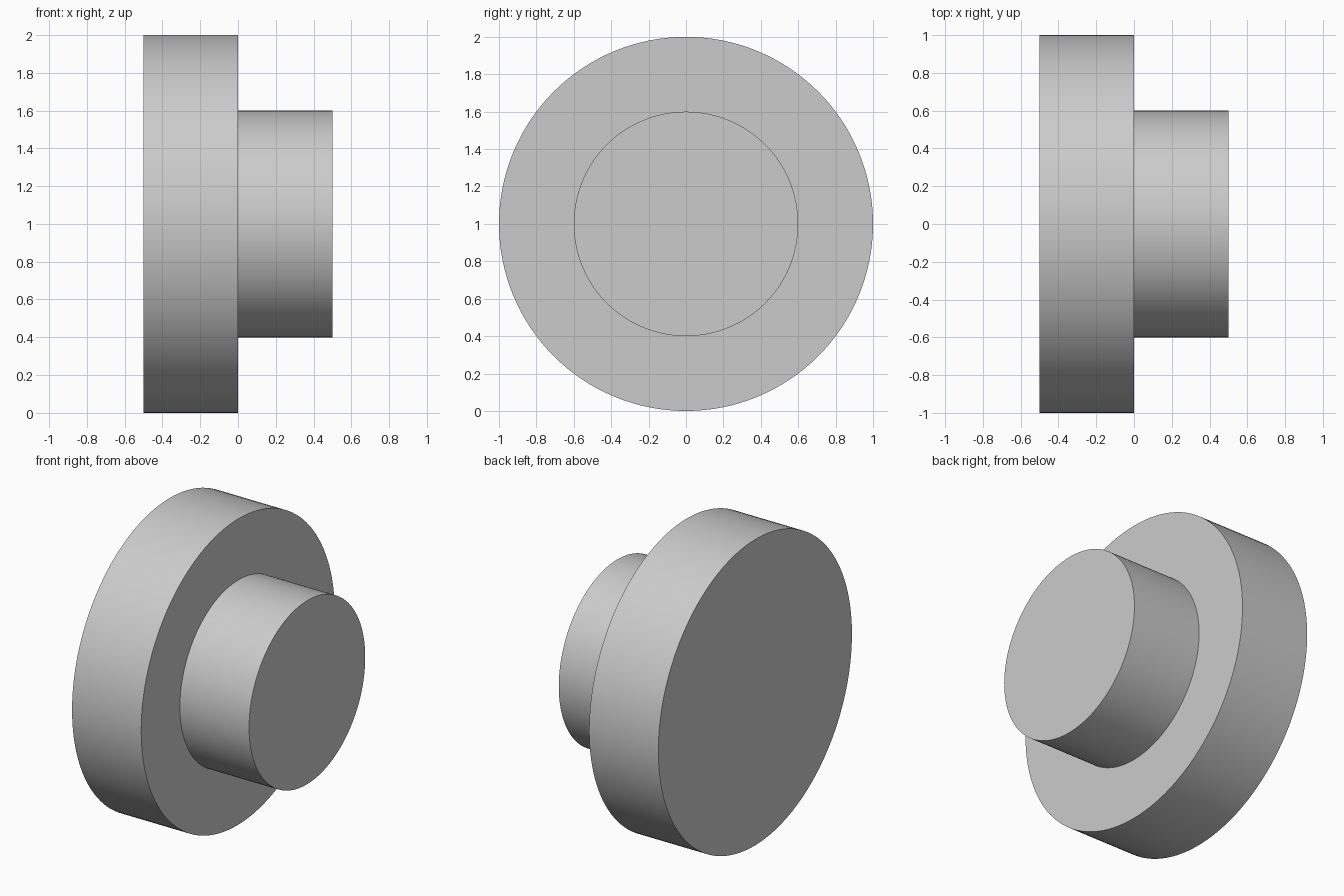
import bpy
import bmesh
import math

cube = bpy.data.objects.get("Cube")
if cube:
    bpy.data.objects.remove(cube, do_unlink=True)

SEGMENTS = 128
CENTRE_Z = 1.0

# Plain grey material
grey = bpy.data.materials.new("plain_grey")
grey.use_nodes = True
colour = (0.6, 0.6, 0.6, 1.0)
grey.diffuse_color = colour
grey.node_tree.nodes["Principled BSDF"].inputs["Base Color"].default_value = colour


def lathe_along_x(name, profile, material):
    """Turn (x, radius) points around the x axis and cap both ends."""
    bm = bmesh.new()
    rings = []
    for x, radius in profile:
        angles = [math.tau * i / SEGMENTS for i in range(SEGMENTS)]
        rings.append([bm.verts.new((x, radius * math.cos(a), radius * math.sin(a)))
                      for a in angles])
    for a, b in zip(rings, rings[1:]):
        for i in range(SEGMENTS):
            j = (i + 1) % SEGMENTS
            bm.faces.new((a[i], a[j], b[j], b[i]))
    bm.faces.new(rings[0])
    bm.faces.new(rings[-1])
    bmesh.ops.recalc_face_normals(bm, faces=bm.faces)

    mesh = bpy.data.meshes.new(name)
    bm.to_mesh(mesh)
    bm.free()
    mesh.materials.append(material)
    obj = bpy.data.objects.new(name, mesh)
    bpy.context.collection.objects.link(obj)
    obj.location.z = CENTRE_Z

    # Smooth round walls, sharp rims
    bpy.ops.object.select_all(action="DESELECT")
    obj.select_set(True)
    bpy.context.view_layer.objects.active = obj
    bpy.ops.object.shade_smooth_by_angle(angle=math.radians(30))
    return obj


# Wide flange and narrower hub, turned as one solid
lathe_along_x("stepped_disc",
              [(-0.5, 1.0), (0.0, 1.0), (0.0, 0.6), (0.5, 0.6)],
              grey)
